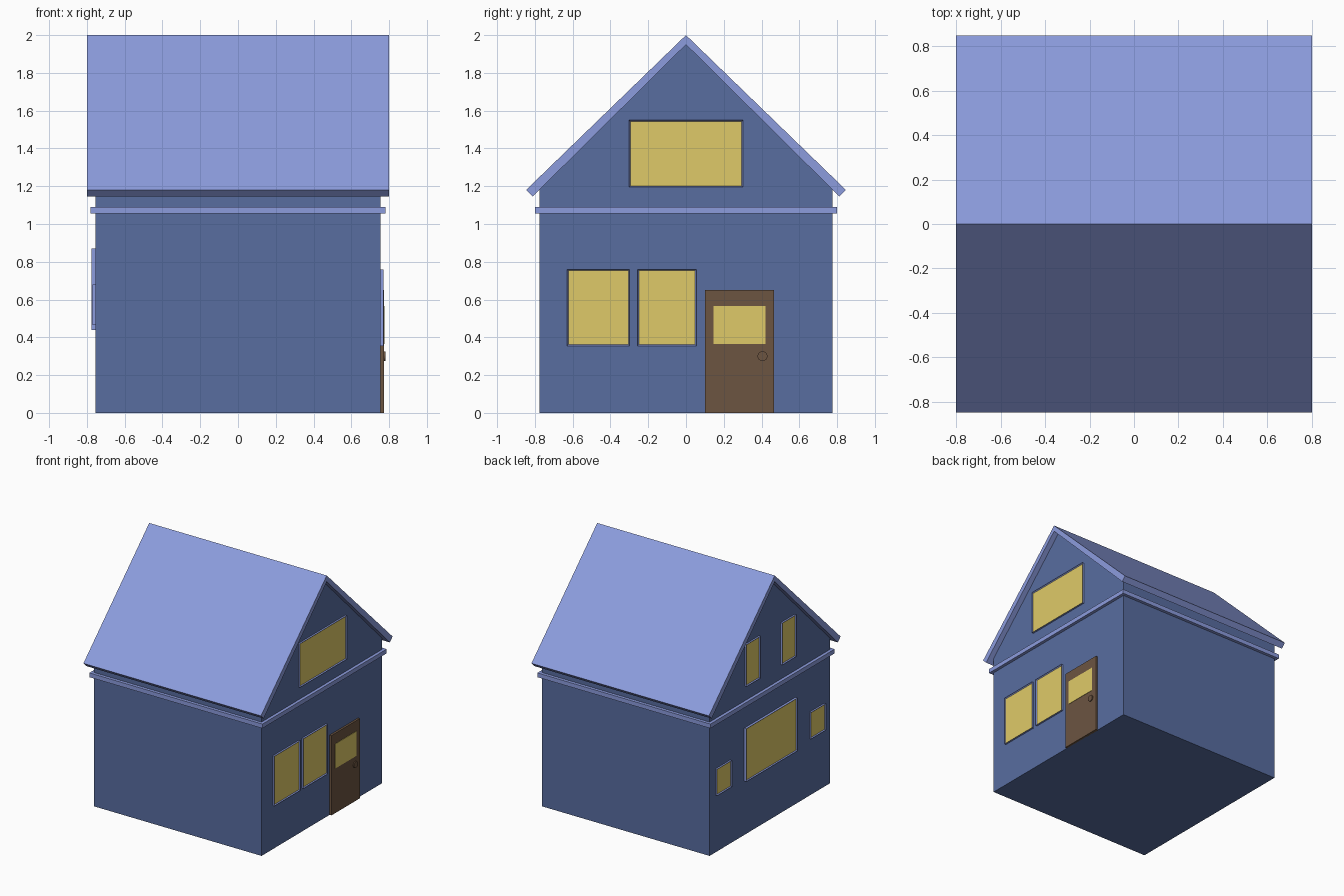
import bpy, bmesh, math
from mathutils import Matrix

if "Cube" in bpy.data.objects:
    bpy.data.objects.remove(bpy.data.objects["Cube"])


def material(name, rgb):
    m = bpy.data.materials.new(name)
    m.diffuse_color = (*rgb, 1)
    m.use_nodes = True
    m.node_tree.nodes["Principled BSDF"].inputs["Base Color"].default_value = m.diffuse_color
    return m


WALL = material("wall_blue", (0.098, 0.153, 0.352))
ROOF = material("roof_blue", (0.263, 0.333, 0.730))
GLASS = material("glass_yellow", (0.737, 0.591, 0.138))
WOOD = material("door_brown", (0.150, 0.089, 0.053))


def finish(name, bm, *mats):
    bmesh.ops.recalc_face_normals(bm, faces=bm.faces)
    me = bpy.data.meshes.new(name)
    bm.to_mesh(me)
    bm.free()
    for m in mats:
        me.materials.append(m)
    ob = bpy.data.objects.new(name, me)
    bpy.context.collection.objects.link(ob)
    return ob


def extrude_x(name, profile, x0, x1, mat):
    """Extrude a (y, z) profile along x."""
    bm = bmesh.new()
    face = bm.faces.new([bm.verts.new((x0, y, z)) for y, z in profile])
    new = bmesh.ops.extrude_face_region(bm, geom=[face])["geom"]
    verts = [v for v in new if isinstance(v, bmesh.types.BMVert)]
    bmesh.ops.translate(bm, verts=verts, vec=(x1 - x0, 0, 0))
    return finish(name, bm, mat)


def rect(y0, y1, z0, z1):
    return [(y0, z0), (y1, z0), (y1, z1), (y0, z1)]


def window(name, side, y0, y1, z0, z1, base=0.75, out=0.77, frame=ROOF):
    """Framed pane on an end wall: inset the outer face and sink it."""
    bm = bmesh.new()
    mat = Matrix.Translation((side * (base + out) / 2, (y0 + y1) / 2, (z0 + z1) / 2))
    mat = mat @ Matrix.Diagonal((out - base, y1 - y0, z1 - z0, 1))
    bmesh.ops.create_cube(bm, size=1, matrix=mat)
    bmesh.ops.recalc_face_normals(bm, faces=bm.faces)
    pane = max(bm.faces, key=lambda f: f.calc_center_median().x * side)
    bmesh.ops.inset_region(bm, faces=[pane], thickness=0.01)
    pane.material_index = 1
    bmesh.ops.translate(bm, verts=pane.verts, vec=(-side * 0.008, 0, 0))
    return finish(name, bm, frame, GLASS)


# House body with gable ends
extrude_x("house_body", [(-0.775, 0), (0.775, 0), (0.775, 1.185), (0, 1.95), (-0.775, 1.185)],
          -0.755, 0.755, WALL)

# Pitched roof
extrude_x("roof", [(0, 2), (-0.847, 1.18), (-0.812, 1.145), (0, 1.95), (0.812, 1.145), (0.847, 1.18)],
          -0.8, 0.8, ROOF)

# Trim band round the walls
extrude_x("trim_band", rect(-0.80, 0.80, 1.055, 1.09), -0.78, 0.78, ROOF)

# Entrance side windows
window("ground_window_left", 1, -0.63, -0.298, 0.355, 0.76)
window("ground_window_right", 1, -0.257, 0.055, 0.355, 0.76)
window("attic_window", 1, -0.302, 0.302, 1.195, 1.55)

# Rear side windows
window("rear_large_window", -1, -0.33, 0.33, 0.44, 0.87, out=0.775)
for s, tag in ((-1, "a"), (1, "b")):
    for name, ya, yb, z0, z1 in (("rear_small_window_", 0.51, 0.70, 0.465, 0.68),
                                 ("rear_attic_window_", 0.14, 0.32, 1.21, 1.55)):
        y0, y1 = sorted((s * ya, s * yb))
        window(name + tag, -1, y0, y1, z0, z1)

# Door, its pane and knob
extrude_x("door", rect(0.10, 0.465, 0, 0.65), 0.75, 0.772, WOOD)
extrude_x("door_pane", rect(0.145, 0.42, 0.365, 0.565), 0.765, 0.775, GLASS)
knob = [(0.405 + 0.026 * math.cos(a), 0.30 + 0.026 * math.sin(a))
        for a in (2 * math.pi * i / 24 for i in range(24))]
extrude_x("door_knob", knob, 0.765, 0.78, WOOD)
